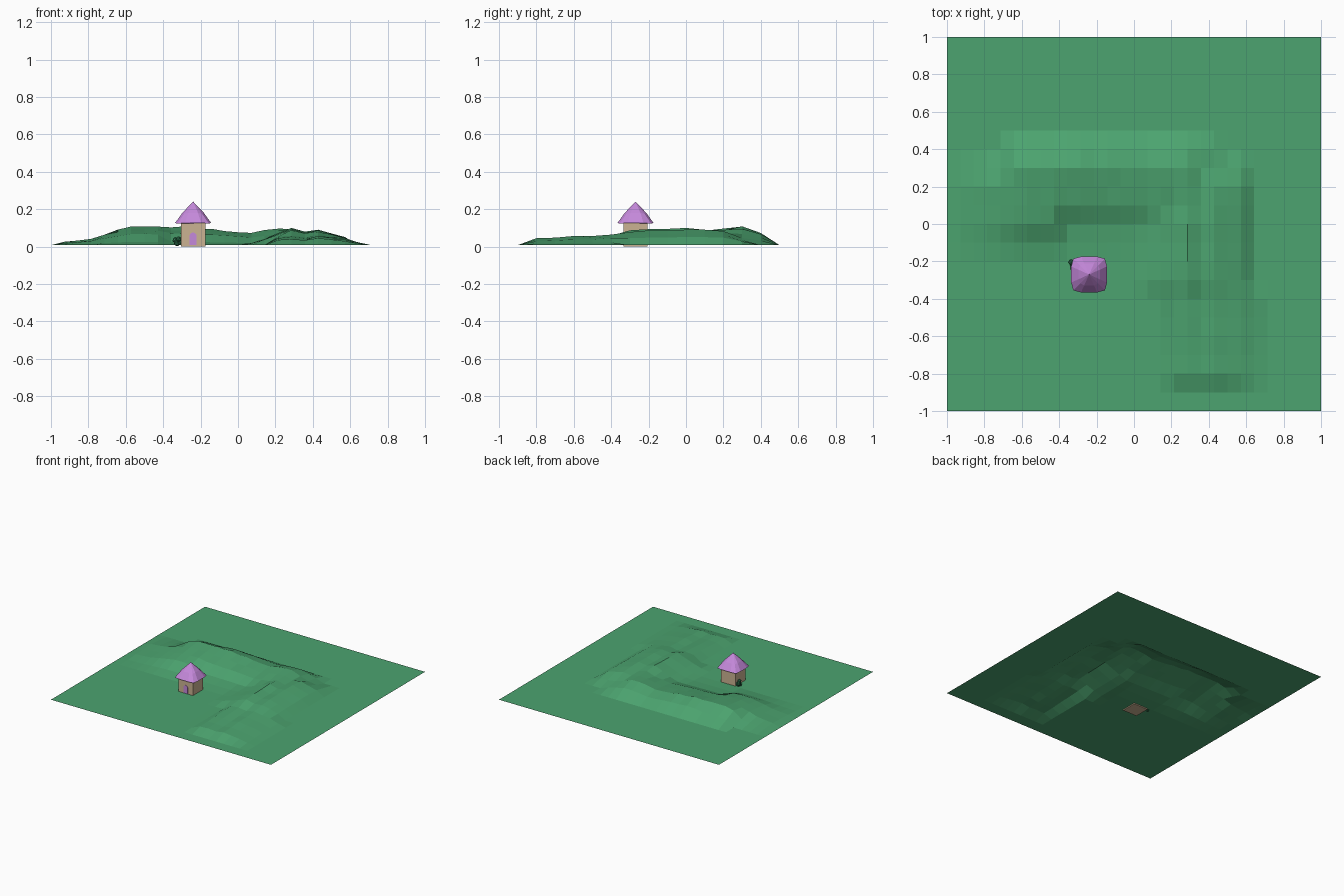
import bpy, bmesh, math, random
from mathutils import Matrix, Vector

if "Cube" in bpy.data.objects:
    bpy.data.objects.remove(bpy.data.objects["Cube"])

random.seed(4)


def material(name, rgb):
    m = bpy.data.materials.new(name)
    m.diffuse_color = (*rgb, 1)
    m.use_nodes = True
    m.node_tree.nodes["Principled BSDF"].inputs["Base Color"].default_value = m.diffuse_color
    return m


GRASS = material("grass green", (0.072, 0.37, 0.16))
LILAC = material("lilac roof", (0.56, 0.25, 0.71))
PLASTER = material("tan plaster", (0.60, 0.45, 0.29))
LEAF = material("dark leaf green", (0.03, 0.19, 0.085))


def finish(name, bm, mat):
    bmesh.ops.recalc_face_normals(bm, faces=bm.faces)
    me = bpy.data.meshes.new(name)
    bm.to_mesh(me)
    bm.free()
    me.materials.append(mat)
    ob = bpy.data.objects.new(name, me)
    bpy.context.collection.objects.link(ob)
    return ob


def lerp(points, t):
    """Piecewise linear lookup, zero outside the ends."""
    for (a, va), (b, vb) in zip(points, points[1:]):
        if a <= t <= b:
            return va + (vb - va) * (t - a) / (b - a)
    return 0.0


# Hill shape: a ridge behind the house and an arm down its right side
GROUND = 0.008
ridge_crest = [(-1, 0), (-.93, .02), (-.86, .026), (-.79, .037), (-.71, .064), (-.64, .082),
               (-.57, .103), (-.3, .1), (-.14, .085), (0, .072), (.07, .064), (.2, .092),
               (.29, .088), (.36, .06), (.43, .035), (.5, 0)]
ridge_section = [(-.2, 0), (-.1, .06), (0, .18), (.1, .64), (.2, .82), (.3, 1), (.4, .66), (.5, 0)]
ridge_section_wide = [(-.2, 0), (-.1, .18), (0, .58), (.1, .74), (.2, .9), (.3, 1), (.4, .5), (.5, 0)]
arm_crest = [(-.9, 0), (-.8, .037), (-.7, .042), (-.6, .048), (-.5, .052), (-.4, .06), (-.3, .078),
             (-.2, .083), (-.1, .085), (0, .09), (.1, .085), (.2, .08), (.3, .04), (.4, 0)]
arm_section = [(.14, 0), (.214, .75), (.286, .85), (.357, .7), (.43, 1), (.5, .78),
               (.571, .62), (.643, .25), (.714, 0)]
arm_section_inner = [(0, 0), (.07, .12), (.143, .4), (.214, .72), (.286, 1), (.357, .8),
                     (.43, .95), (.5, .72), (.571, .5), (.643, 0)]


def height(x, y):
    section = ridge_section_wide if x < -.42 else ridge_section
    if x < -.7:
        y_r = y + .1 if y > .3 else y
    else:
        y_r = y
    ridge = lerp(ridge_crest, x) * lerp(section, y_r)
    arm = lerp(arm_crest, y) * lerp(arm_section if y < -.35 else arm_section_inner, x)
    h = max(ridge, arm)
    return h * random.uniform(.94, 1.03)


# Ground sheet
bm = bmesh.new()
NX, NY = 28, 20
rows = []
for j in range(NY + 1):
    y = -1 + 2 * j / NY
    rows.append([bm.verts.new((x, y, GROUND + height(x, y)))
                 for x in (-1 + 2 * i / NX for i in range(NX + 1))])
for j in range(NY):
    for i in range(NX):
        bm.faces.new((rows[j][i], rows[j][i + 1], rows[j + 1][i + 1], rows[j + 1][i]))
finish("hilly_ground", bm, GRASS)

CX, CY = -0.24, -0.27

# House walls
bm = bmesh.new()
bmesh.ops.create_cube(bm, size=1, matrix=Matrix.Translation((CX, CY, .066)) @
                      Matrix.Diagonal((.13, .13, .132, 1)))
finish("house_walls", bm, PLASTER)

# Roof: rounded-square rings rising to a point
bm = bmesh.new()
rings = []
for r, corner, z in [(.096, .88, .127), (.058, .82, .18)]:
    ring = []
    for k in range(4):
        rot = Matrix.Rotation(k * math.pi / 2, 3, 'Z')
        for px, py, dz in [(r, -r * .45, 0), (r, r * .45, 0), (r * corner, r * corner, -.004)]:
            v = rot @ Vector((px, py, 0))
            ring.append(bm.verts.new((CX + v.x, CY + v.y, z + dz)))
    rings.append(ring)
apex = bm.verts.new((CX, CY, .241))
n = len(rings[0])
for i in range(n):
    k = (i + 1) % n
    bm.faces.new((rings[0][i], rings[0][k], rings[1][k], rings[1][i]))
    bm.faces.new((rings[1][i], rings[1][k], apex))
bm.faces.new(rings[0][::-1])
finish("roof", bm, LILAC)

# Arched door plate on the front wall
bm = bmesh.new()
outline = [(-.019, .009), (.019, .009), (.019, .062), (.011, .072), (0, .076), (-.011, .072), (-.019, .062)]
face = bm.faces.new([bm.verts.new((CX + x, CY - .067, z)) for x, z in outline])
ext = bmesh.ops.extrude_face_region(bm, geom=[face])
bmesh.ops.translate(bm, vec=(0, .004, 0), verts=[g for g in ext["geom"] if isinstance(g, bmesh.types.BMVert)])
finish("door", bm, LILAC)

# Bush beside the left wall
bm = bmesh.new()
for x, y, z, r in [(-.322, -.22, .024, .022), (-.335, -.205, .036, .017), (-.318, -.24, .04, .016),
                   (-.328, -.235, .016, .014)]:
    bmesh.ops.create_icosphere(bm, subdivisions=1, radius=r, matrix=Matrix.Translation((x, y, z)))
finish("bush", bm, LEAF)
